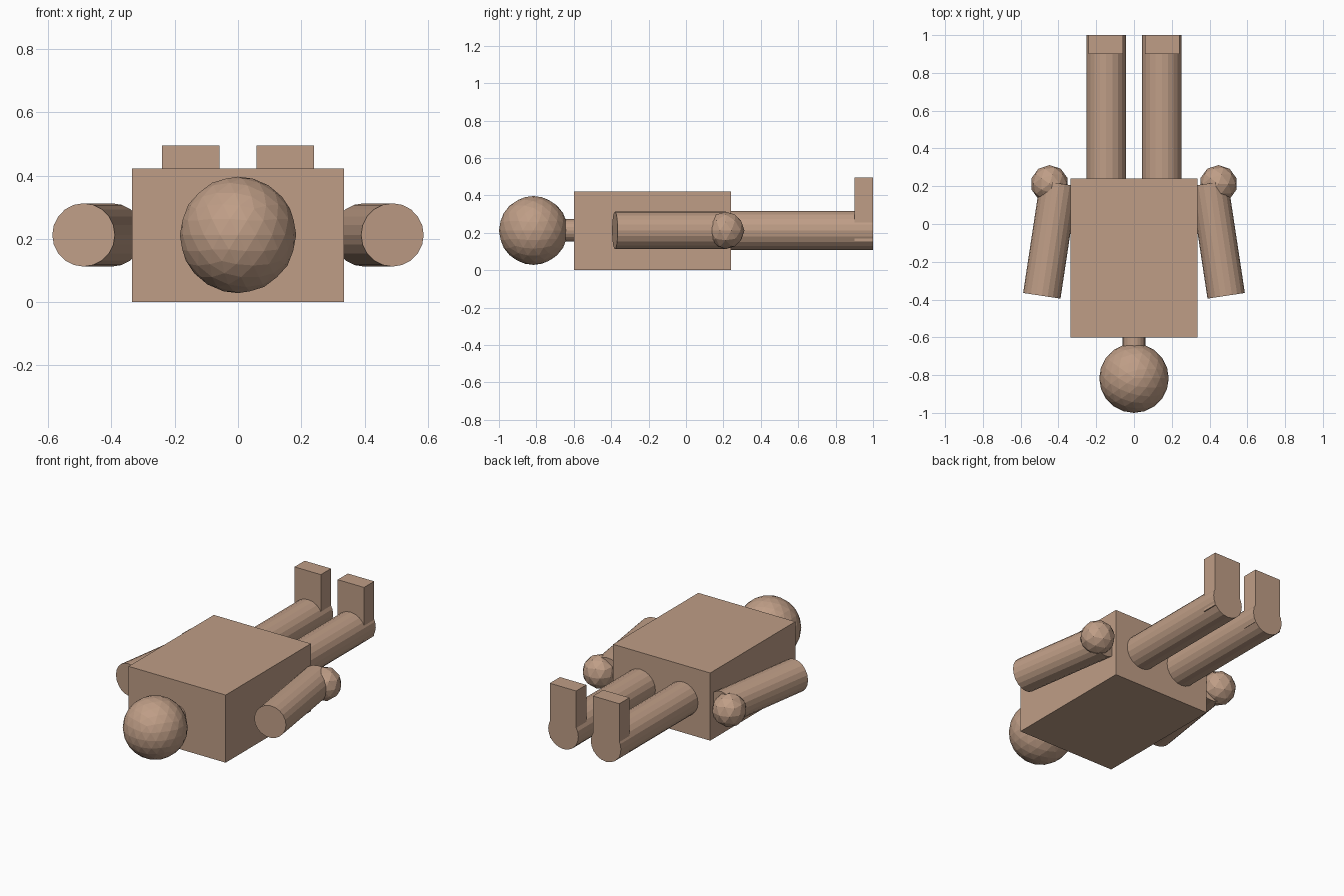
import bpy
from mathutils import Vector

if "Cube" in bpy.data.objects:
    bpy.data.objects.remove(bpy.data.objects["Cube"])

SIDES = 20
MID = 0.2125  # height of the body's long axis

skin = bpy.data.materials.new("skin")
skin.diffuse_color = (0.52, 0.34, 0.24, 1)
skin.use_nodes = True
skin.node_tree.nodes["Principled BSDF"].inputs["Base Color"].default_value = skin.diffuse_color


def finish(name):
    ob = bpy.context.object
    ob.name = name
    ob.data.materials.append(skin)
    return ob


def box(name, lo, hi):
    lo, hi = Vector(lo), Vector(hi)
    bpy.ops.mesh.primitive_cube_add(size=1, location=(lo + hi) / 2)
    ob = finish(name)
    ob.scale = hi - lo
    return ob


def rod(name, a, b, r):
    a, b = Vector(a), Vector(b)
    d = b - a
    bpy.ops.mesh.primitive_cylinder_add(
        vertices=SIDES, radius=r, depth=d.length, location=(a + b) / 2,
        rotation=d.to_track_quat('Z', 'Y').to_euler())
    return finish(name)


def ball(name, centre, r, subdivisions):
    bpy.ops.mesh.primitive_ico_sphere_add(
        subdivisions=subdivisions, radius=r, location=centre)
    return finish(name)


# Torso, neck and head lying along y
box("torso", (-0.335, -0.6, 0), (0.335, 0.24, 0.422))
rod("neck", (0, -0.68, MID), (0, -0.58, MID), 0.06)
ball("head", (0, -0.816, MID), 0.184, 3)

# Limbs on both sides
for side, s in (("left", -1), ("right", 1)):
    rod(side + "_arm", (s * 0.488, -0.38, MID), (s * 0.398, 0.215, MID), 0.1)
    ball(side + "_hand", (s * 0.447, 0.212, MID), 0.1, 2)
    rod(side + "_leg", (s * 0.147, 0.22, MID), (s * 0.147, 1.0, MID), 0.104)
    x0, x1 = sorted((s * 0.058, s * 0.24))
    box(side + "_foot", (x0, 0.9, 0.155), (x1, 1.0, 0.495))
